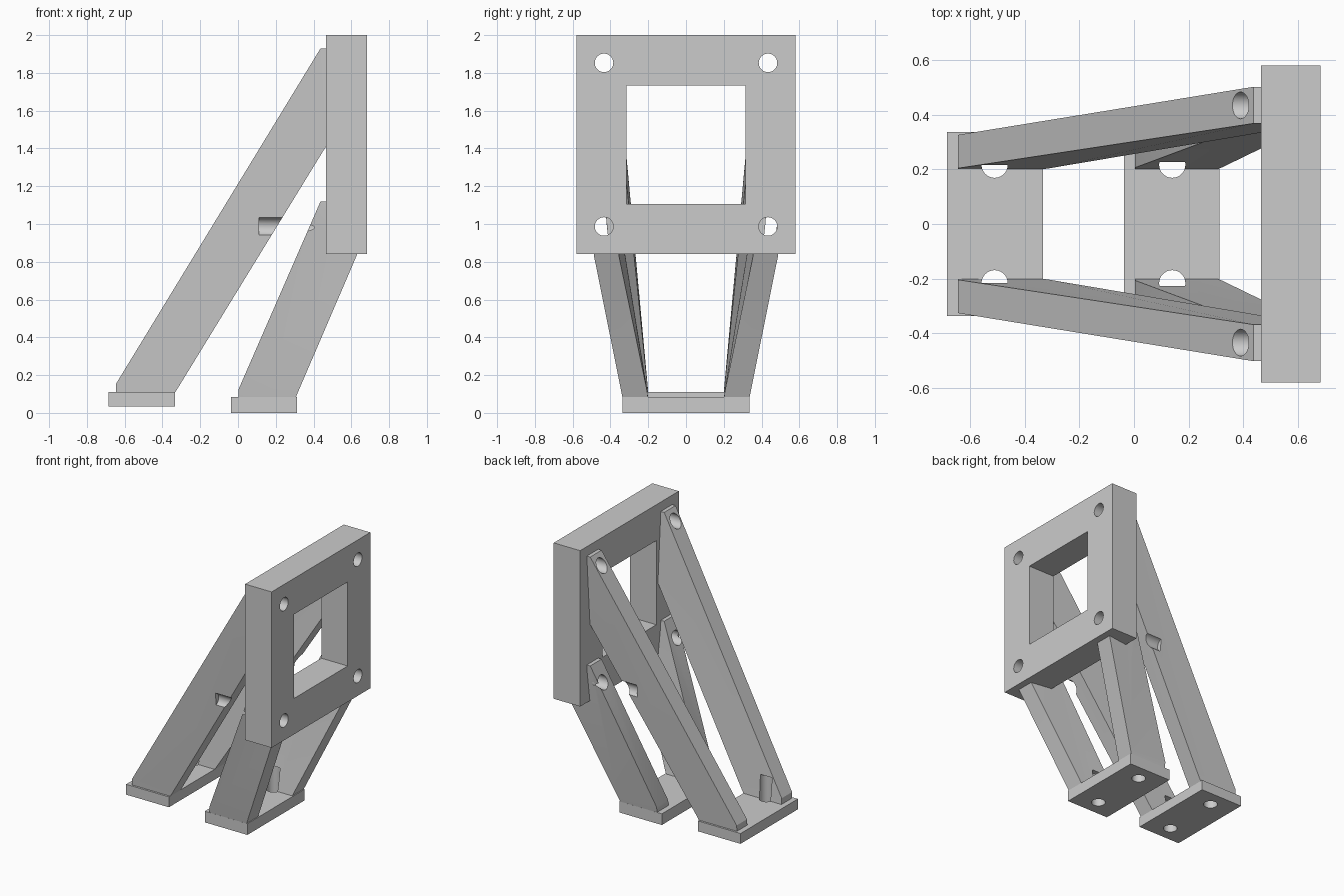
import bpy, bmesh, math
from mathutils import Matrix, Vector

old = bpy.data.objects.get("Cube")
if old:
    bpy.data.objects.remove(old, do_unlink=True)

grey = bpy.data.materials.new("plain grey")
grey.use_nodes = True
grey.diffuse_color = (0.6, 0.6, 0.6, 1)
grey.node_tree.nodes["Principled BSDF"].inputs["Base Color"].default_value = grey.diffuse_color


def finish(name, bm):
    bmesh.ops.recalc_face_normals(bm, faces=bm.faces)
    mesh = bpy.data.meshes.new(name)
    bm.to_mesh(mesh)
    bm.free()
    mesh.materials.append(grey)
    obj = bpy.data.objects.new(name, mesh)
    bpy.context.collection.objects.link(obj)
    return obj


def add_box(bm, low, high):
    low, high = Vector(low), Vector(high)
    size = Matrix.Diagonal((high - low).to_4d())
    size[3][3] = 1
    bmesh.ops.create_cube(bm, size=1, matrix=Matrix.Translation((low + high) / 2) @ size)


def box(name, low, high):
    bm = bmesh.new()
    add_box(bm, low, high)
    return finish(name, bm)


def add_rod(bm, start, end, radius):
    start, end = Vector(start), Vector(end)
    axis = end - start
    turn = axis.to_track_quat('Z', 'Y').to_matrix().to_4x4()
    bmesh.ops.create_cone(bm, cap_ends=True, segments=40, radius1=radius, radius2=radius,
                          depth=axis.length, matrix=Matrix.Translation((start + end) / 2) @ turn)


def leg(name, sections, side):
    """Loft through sections; each has a rear and a front edge (x, z, inner y, outer y)."""
    bm = bmesh.new()
    rings = []
    for rear, front in sections:
        ring = [(rear[0], rear[2], rear[1]), (rear[0], rear[3], rear[1]),
                (front[0], front[3], front[1]), (front[0], front[2], front[1])]
        rings.append([bm.verts.new((x, y * side, z)) for x, y, z in ring])
    for a, b in zip(rings, rings[1:]):
        for i in range(4):
            j = (i + 1) % 4
            bm.faces.new((a[i], a[j], b[j], b[i]))
    bm.faces.new(rings[0])
    bm.faces.new(rings[-1])
    return finish(name, bm)


# Mounting plate and the two feet
parts = [
    box("mounting_plate", (0.465, -0.58, 0.84), (0.683, 0.58, 2.0)),
    box("rear_foot", (-0.685, -0.337, 0.033), (-0.333, 0.337, 0.11)),
    box("front_foot", (-0.037, -0.337, 0), (0.313, 0.337, 0.083)),
]

# Slanted legs, mirrored left and right
long_leg = [((-0.645, 0.105, 0.2, 0.322), (-0.335, 0.105, 0.2, 0.322)),
            ((-0.645, 0.155, 0.204, 0.326), (-0.304, 0.155, 0.205, 0.326)),
            ((0.437, 1.93, 0.368, 0.502), (0.45, 1.385, 0.332, 0.463)),
            ((0.48, 1.93, 0.368, 0.502), (0.48, 1.43, 0.336, 0.467))]
short_leg = [((0.003, 0.075, 0.2, 0.335), (0.303, 0.075, 0.2, 0.335)),
             ((0.003, 0.125, 0.206, 0.342), (0.324, 0.125, 0.208, 0.345)),
             ((0.437, 1.12, 0.368, 0.502), (0.627, 0.83, 0.355, 0.487)),
             ((0.475, 1.12, 0.368, 0.502), (0.64, 0.86, 0.358, 0.49))]
for label, side in (("left", 1), ("right", -1)):
    parts.append(leg("long_leg_" + label, long_leg, side))
    parts.append(leg("short_leg_" + label, short_leg, side))

# Cutter for the window, the plate bolt holes and the foot bolt holes
bm = bmesh.new()
add_box(bm, (0.4, -0.315, 1.107), (0.8, 0.315, 1.733))
for side in (1, -1):
    for z in (0.987, 1.853):
        add_rod(bm, (0.11, side * 0.434, z), (0.8, side * 0.434, z), 0.049)
    for x, top in ((-0.51, 0.28), (0.14, 0.25)):
        add_rod(bm, (x, side * 0.217, -0.1), (x, side * 0.217, top), 0.048)
cutter = finish("hole_cutter", bm)
cutter.hide_render = True

for part in parts:
    bpy.ops.object.select_all(action='DESELECT')
    part.select_set(True)
    bpy.context.view_layer.objects.active = part
    cut = part.modifiers.new("holes", 'BOOLEAN')
    cut.operation = 'DIFFERENCE'
    cut.solver = 'EXACT'
    cut.object = cutter
    bpy.ops.object.modifier_apply(modifier=cut.name)
    bpy.ops.object.shade_smooth_by_angle(angle=math.radians(30))
bpy.data.objects.remove(cutter, do_unlink=True)
